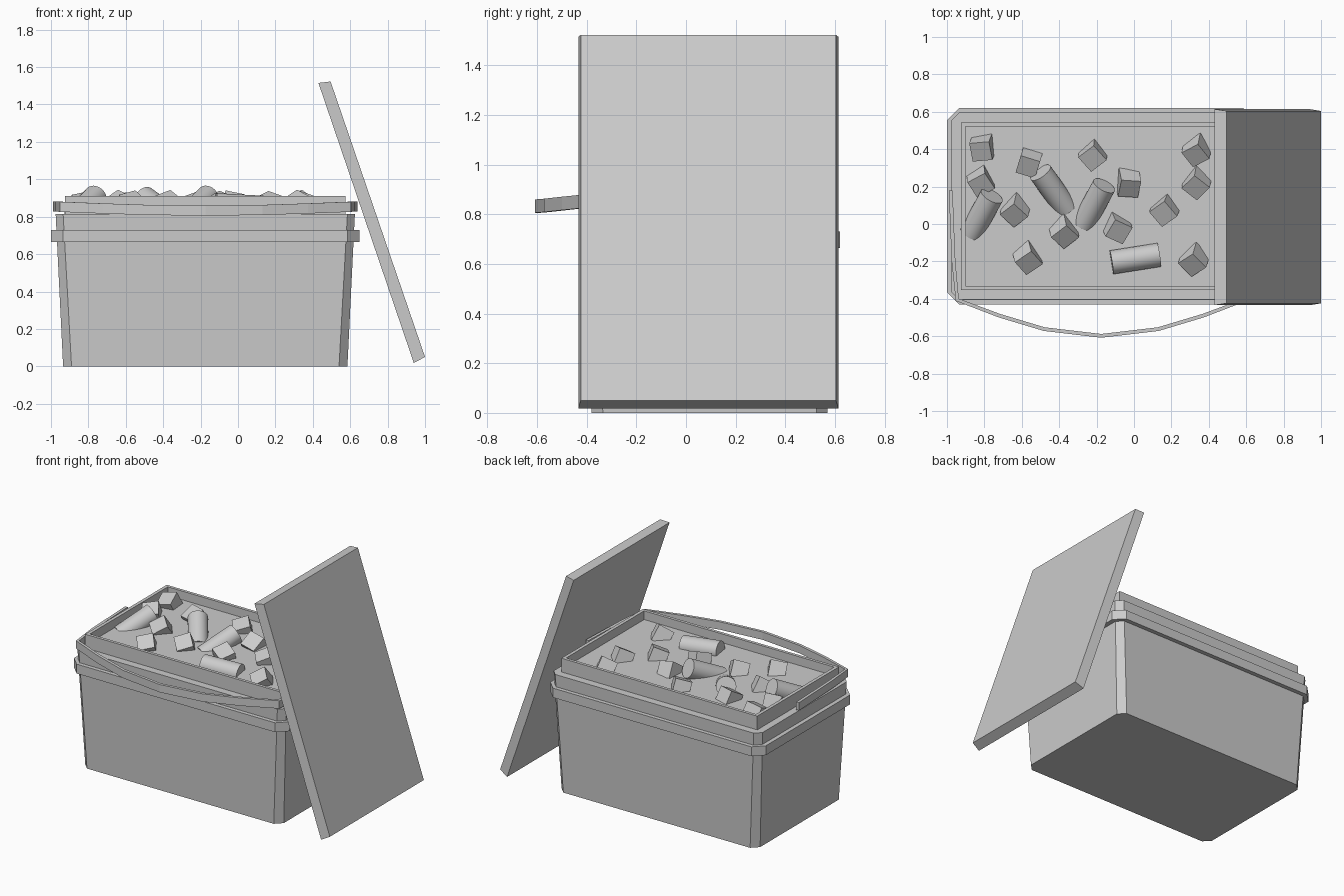
import bpy, bmesh, math, random
from mathutils import Vector, Matrix

if "Cube" in bpy.data.objects:
    bpy.data.objects.remove(bpy.data.objects["Cube"])

CX, CY = -0.175, 0.095   # centre of the tub
random.seed(4)


def finish(name, bm):
    bmesh.ops.recalc_face_normals(bm, faces=bm.faces)
    me = bpy.data.meshes.new(name)
    bm.to_mesh(me)
    bm.free()
    ob = bpy.data.objects.new(name, me)
    bpy.context.collection.objects.link(ob)
    return ob


def loft(name, rings, caps=True):
    """Bridge rings of points; cap both ends or close the loop."""
    bm = bmesh.new()
    vs = [[bm.verts.new(p) for p in r] for r in rings]
    n = len(rings[0])
    pairs = list(zip(vs, vs[1:])) + ([] if caps else [(vs[-1], vs[0])])
    for a, b in pairs:
        for i in range(n):
            j = (i + 1) % n
            bm.faces.new((a[i], a[j], b[j], b[i]))
    if caps:
        bm.faces.new(vs[0])
        bm.faces.new(vs[-1])
    return finish(name, bm)


def rect(hx, hy, z, c=0):
    """Rectangle ring with cut corners of size c."""
    pts = []
    for sx, sy in ((1, 1), (-1, 1), (-1, -1), (1, -1)):
        a = (CX + sx * hx, CY + sy * (hy - c), z)
        b = (CX + sx * (hx - c), CY + sy * hy, z)
        if c == 0:
            pts.append(a)
        else:
            pts += [a, b] if sx * sy > 0 else [b, a]
    return pts


# Tapered tub, its reinforcing band and the raised inner rim
loft("tub_body", [rect(.76, .475, 0, .045), rect(.80, .50, .815, .04)])
loft("tub_band", [rect(.79, .49, .665, .05), rect(.825, .525, .665, .065),
                  rect(.825, .525, .73, .065), rect(.79, .49, .73, .05)], caps=False)
loft("inner_rim", [rect(.75, .447, .80), rect(.75, .447, .91),
                   rect(.727, .426, .91), rect(.727, .426, .80)], caps=False)

# Level fill surface inside the rim
loft("fill_surface", [rect(.735, .435, .80), rect(.735, .435, .85)])

# Carrying strap swung to the front, mirrored about the tub centre
half = [(-.805, .18, .855), (-.79, -.20, .855), (-.77, -.405, .853),
        (-.545, -.49, .844), (-.305, -.562, .836)]
path = half + [(0, -.598, .833)] + [(-x, y, z) for x, y, z in reversed(half)]
path = [Vector((x + CX, y, z)) for x, y, z in path]
sections = []
for i, p in enumerate(path):
    d1 = (path[i] - path[i - 1]) if i else path[1] - path[0]
    d2 = (path[i + 1] - path[i]) if i < len(path) - 1 else d1
    t = d1.normalized() + d2.normalized()
    n = Vector((-t.y, t.x, 0)).normalized() * .01
    up = Vector((0, 0, .027))
    sections.append([p + n + up, p - n + up, p - n - up, p + n - up])
loft("carry_strap", sections)

# Lid leaning against the right side; outer face slightly smaller
lid = []
for s in (-1, 1):
    lid.append([(x, .09 + s * hy, z) for x, z, hy in
                ((.94, .018, .524), (1.0, .05, .514),
                 (.495, 1.523, .514), (.43, 1.515, .524))])
loft("leaning_lid", lid)

# Tilted cubes half sunk in the fill: x, y, turn in degrees
cubes = [(-.81, .41, 10), (-.56, .33, -15), (-.22, .37, 40), (-.03, .22, -10),
         (.335, .395, 35), (.335, .22, 50), (.165, .075, 40), (-.09, -.02, -30),
         (-.375, -.04, 40), (-.635, .075, 45), (-.82, .23, 30),
         (-.57, -.18, 35), (.32, -.19, 42)]
for x, y, turn in cubes:
    bm = bmesh.new()
    bmesh.ops.create_cube(bm, size=.108)
    tilt = Matrix.Rotation(math.radians(random.uniform(22, 38)), 4, 'X')
    roll = Matrix.Rotation(math.radians(random.uniform(-12, 12)), 4, 'Y')
    rot = Matrix.Rotation(math.radians(turn), 4, 'Z')
    bm.transform(Matrix.Translation((x, y, .856)) @ tilt @ roll @ rot)
    finish("cube_piece", bm)

# Cylinders: raised end and sunken end
cylinders = [((-.50, .275, .90), (-.36, .08, .80)),
             ((-.16, .205, .908), (-.27, 0, .80)),
             ((-.76, .15, .908), (-.87, -.05, .80)),
             ((.135, -.165, .848), (-.12, -.205, .862))]
for a, b in cylinders:
    a, b = Vector(a), Vector(b)
    bm = bmesh.new()
    bmesh.ops.create_cone(bm, cap_ends=True, segments=32, radius1=.064,
                          radius2=.064, depth=(a - b).length)
    bm.transform(Matrix.Translation((a + b) / 2)
                 @ (a - b).to_track_quat('Z', 'Y').to_matrix().to_4x4())
    ob = finish("cylinder_piece", bm)
    bpy.ops.object.select_all(action='DESELECT')
    ob.select_set(True)
    bpy.context.view_layer.objects.active = ob
    bpy.ops.object.shade_smooth_by_angle(angle=math.radians(40))
